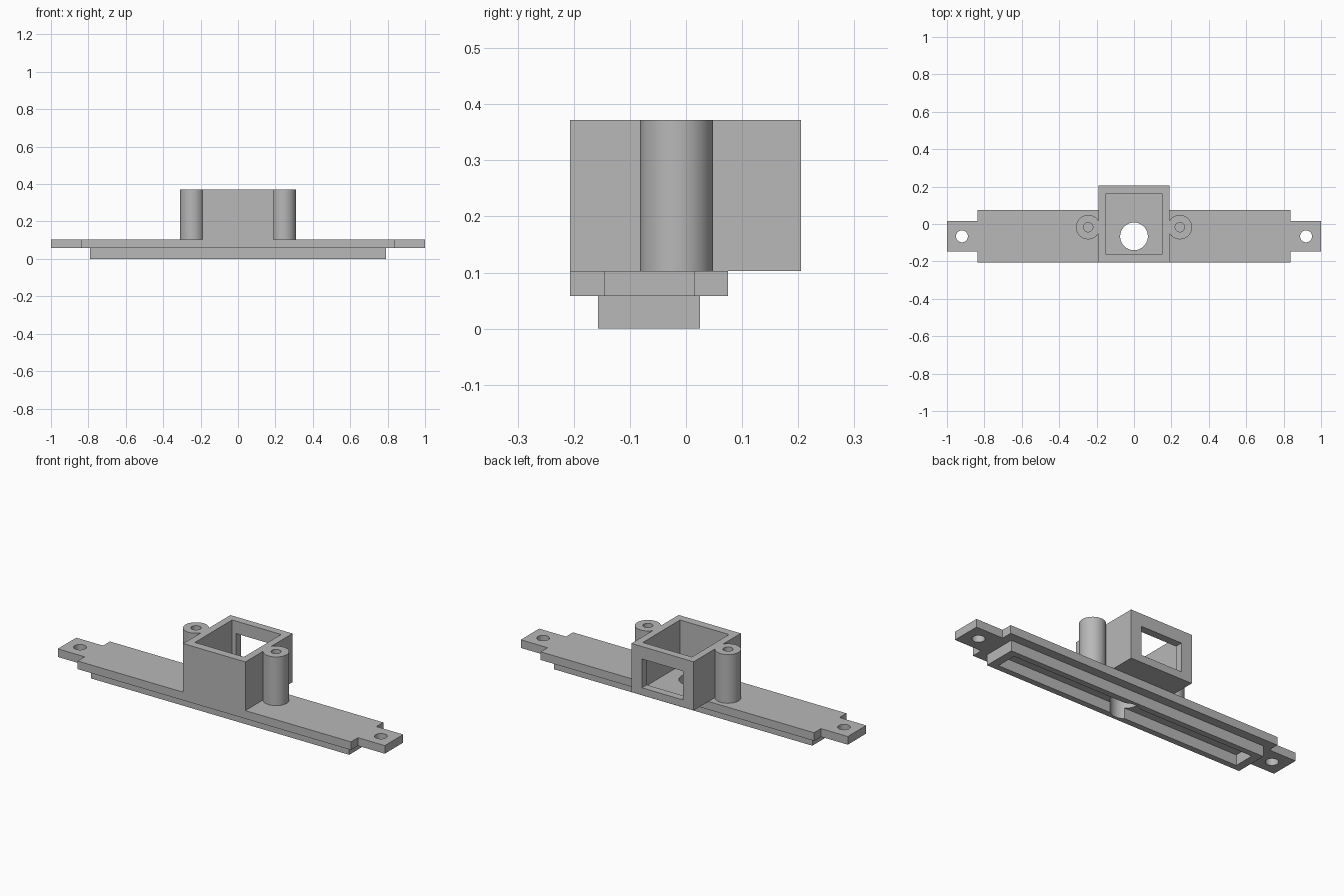
import bpy, bmesh, math
from mathutils import Matrix, Vector

cube = bpy.data.objects.get("Cube")
if cube:
    bpy.data.objects.remove(cube, do_unlink=True)

grey = bpy.data.materials.new("plain_grey")
grey.use_nodes = True
grey.diffuse_color = (0.48, 0.48, 0.48, 1)
grey.node_tree.nodes["Principled BSDF"].inputs["Base Color"].default_value = grey.diffuse_color


def make(name, bm):
    mesh = bpy.data.meshes.new(name)
    bm.to_mesh(mesh)
    bm.free()
    mesh.materials.append(grey)
    obj = bpy.data.objects.new(name, mesh)
    bpy.context.collection.objects.link(obj)
    return obj


def box(name, x, y, z):
    """Box from (min, max) pairs."""
    bm = bmesh.new()
    bmesh.ops.create_cube(bm, size=1)
    for v in bm.verts:
        v.co = Vector([(a + b) / 2 + c * (b - a) for c, (a, b) in zip(v.co, (x, y, z))])
    return make(name, bm)


def cylinder(name, x, y, radius, z):
    bm = bmesh.new()
    bmesh.ops.create_cone(bm, cap_ends=True, segments=64, radius1=radius, radius2=radius,
                          depth=z[1] - z[0],
                          matrix=Matrix.Translation((x, y, (z[0] + z[1]) / 2)))
    return make(name, bm)


def combine(target, tool, operation):
    mod = target.modifiers.new(tool.name, 'BOOLEAN')
    mod.operation, mod.object, mod.solver = operation, tool, 'EXACT'
    bpy.context.view_layer.objects.active = target
    bpy.ops.object.modifier_apply(modifier=mod.name)
    bpy.data.objects.remove(tool, do_unlink=True)


BOTTOM, TOP, HEIGHT = 0.058, 0.103, 0.372
FRONT, AXIS, POST_Y = -0.207, -0.066, -0.017

# Long plate with narrow end tabs, lower rim, square tower and side posts
body = box("mounting_bracket", (-0.836, 0.836), (FRONT, 0.075), (BOTTOM, TOP))
solids = [
    box("end_tabs", (-1, 1), (-0.146, 0.015), (BOTTOM, TOP)),
    box("lower_rim", (-0.79, 0.79), (-0.157, 0.025), (0, 0.08)),
    box("tower", (-0.19, 0.19), (FRONT, 0.205), (TOP, HEIGHT)),
]
for side in (-1, 1):
    solids.append(cylinder("screw_post", side * 0.245, POST_Y, 0.065, (0.09, HEIGHT)))
for solid in solids:
    combine(body, solid, 'UNION')

# Openings: tower pocket, rear window, underside channel, bore and screw holes
cutters = [
    box("tower_pocket", (-0.15, 0.15), (-0.162, 0.163), (0.12, 0.5)),
    box("rear_window", (-0.126, 0.126), (0.1, 0.3), (0.144, 0.303)),
    box("underside_channel", (-0.745, 0.745), (-0.124, -0.008), (-0.1, BOTTOM)),
    cylinder("centre_bore", 0, AXIS, 0.074, (-0.1, 0.2)),
]
for side in (-1, 1):
    cutters.append(cylinder("tab_hole", side * 0.92, AXIS, 0.032, (0, 0.2)))
    cutters.append(cylinder("post_hole", side * 0.245, POST_Y, 0.025, (0.12, 0.5)))
for cutter in cutters:
    cutter.hide_render = True
    combine(body, cutter, 'DIFFERENCE')

# Merge coplanar faces, then smooth the round walls only
bm = bmesh.new()
bm.from_mesh(body.data)
bmesh.ops.remove_doubles(bm, verts=bm.verts, dist=1e-5)
bmesh.ops.dissolve_limit(bm, angle_limit=math.radians(0.5), verts=bm.verts, edges=bm.edges)
bm.to_mesh(body.data)
bm.free()
bpy.ops.object.select_all(action='DESELECT')
body.select_set(True)
bpy.context.view_layer.objects.active = body
bpy.ops.object.shade_smooth_by_angle(angle=math.radians(30))
